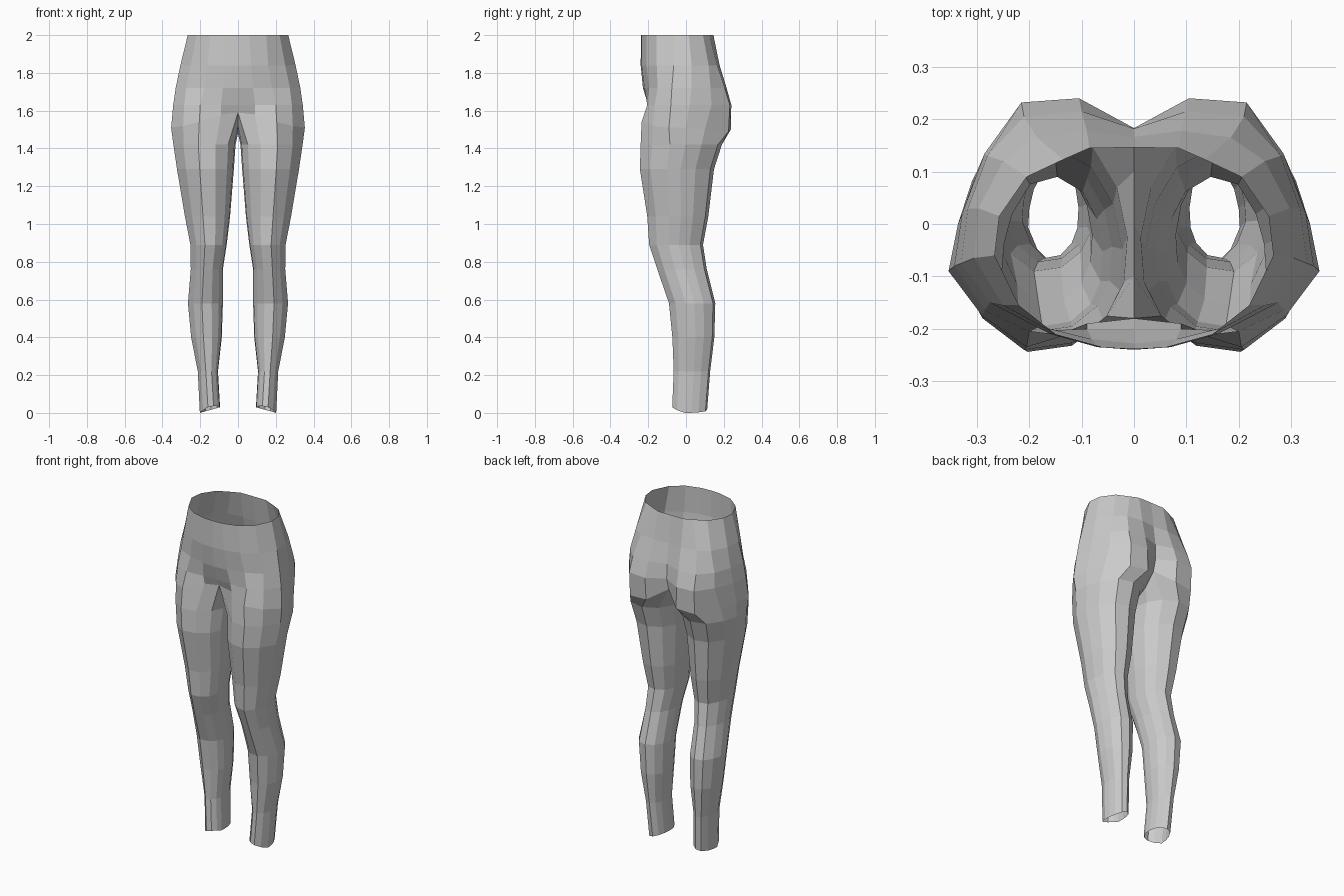
import bpy, bmesh

# Half-outlines of the pelvis, front centre round the hip to back centre
pelvis = [
    (2.0, [(0, -.238), (.06, -.235), (.15, -.21), (.22, -.155), (.266, -.06),
           (.257, .015), (.205, .09), (.135, .123), (.085, .145), (0, .146)]),
    (1.84, [(0, -.24), (.07, -.235), (.16, -.21), (.25, -.155), (.305, -.065),
            (.297, .03), (.25, .12), (.185, .165), (.09, .178), (0, .166)]),
    (1.72, [(0, -.228), (.08, -.22), (.18, -.195), (.275, -.15), (.33, -.075),
            (.317, .03), (.28, .13), (.21, .205), (.1, .215), (0, .182)]),
    (1.63, [(0, -.2), (.09, -.2), (.2, -.205), (.285, -.165), (.343, -.08),
            (.328, .02), (.285, .135), (.215, .232), (.105, .24), (0, .183)]),
]

# Closed ring where the leg meets the pelvis; last points run under the crotch
join = [(0, -.18, 1.59), (.09, -.19, 1.58), (.205, -.235, 1.54), (.29, -.175, 1.52),
        (.354, -.09, 1.51), (.336, .0, 1.51), (.3, .1, 1.5), (.215, .225, 1.49),
        (.1, .237, 1.5), (0, .165, 1.56), (0, .1, 1.49), (0, 0, 1.48), (0, -.1, 1.52)]

# Leg cross-section: u runs inner to outer, v runs front to back
section = [(.12, .15), (.32, .03), (.6, 0), (.84, .14), (1, .36), (.98, .55), (.9, .75),
           (.72, .95), (.45, 1), (.2, .9), (.06, .72), (0, .5), (.02, .3)]

# Leg sizes: height, inner x, outer x, front y, back y
leg = [(1.42, .013, .342, -.24, .19), (1.29, .022, .323, -.244, .148),
       (1.04, .042, .281, -.205, .118), (.89, .06, .252, -.195, .09),
       (.76, .08, .25, -.152, .11), (.58, .08, .265, -.09, .155),
       (.4, .086, .248, -.072, .15), (.22, .106, .213, -.065, .128)]


def add_ring(bm, points):
    return [bm.verts.new(p) for p in points]


def bridge(bm, upper, lower, closed):
    n = len(upper)
    for i in range(n if closed else n - 1):
        j = (i + 1) % n
        bm.faces.new((upper[i], lower[i], lower[j], upper[j]))


bm = bmesh.new()

# Pelvis half
rings = [add_ring(bm, [(x, y, z) for x, y in pts]) for z, pts in pelvis]
hip = add_ring(bm, join)
rings.append(hip[:10])
for a, b in zip(rings, rings[1:]):
    bridge(bm, a, b, False)

# Leg tube
last = hip
for z, xi, xo, yf, yb in leg:
    ring = add_ring(bm, [(xi + (xo - xi) * u, yf + (yb - yf) * v, z) for u, v in section])
    bridge(bm, last, ring, True)
    last = ring

# Open, slanted ankle hem
hem = add_ring(bm, [(.095 + .107 * u, -.073 + .185 * v, .03 * (1 - u) + .06 * max(0, .3 - v))
                    for u, v in section])
bridge(bm, last, hem, True)

bmesh.ops.recalc_face_normals(bm, faces=bm.faces)
mesh = bpy.data.meshes.new("trousers")
bm.to_mesh(mesh)
bm.free()
trousers = bpy.data.objects.new("trousers", mesh)
bpy.context.collection.objects.link(trousers)

# Other half
mirror = trousers.modifiers.new("mirror", 'MIRROR')
mirror.use_axis[0] = True
mirror.use_clip = True
mirror.merge_threshold = .001
